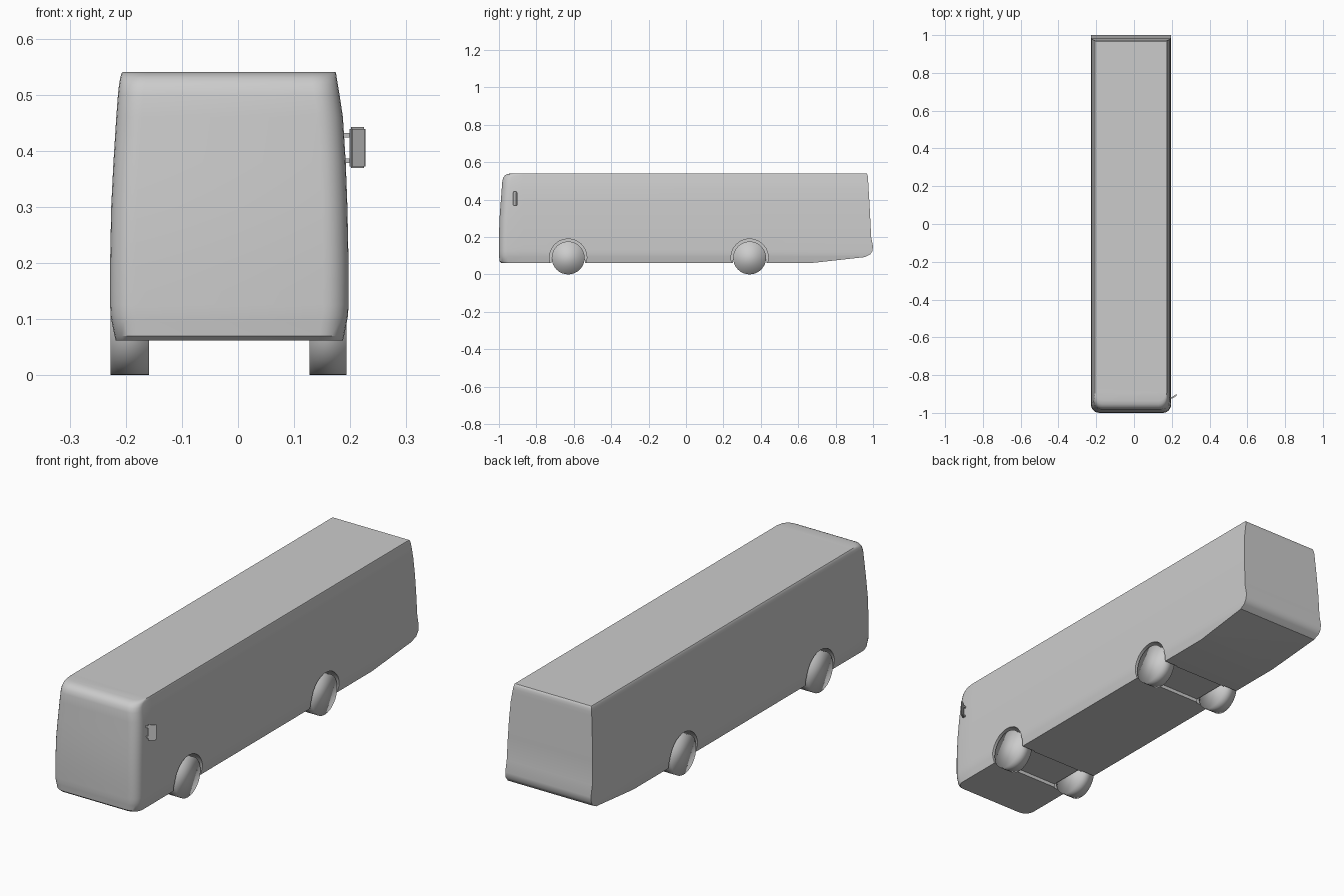
import bpy, bmesh, math
from mathutils import Vector, Matrix

if "Cube" in bpy.data.objects:
    bpy.data.objects.remove(bpy.data.objects["Cube"])

grey = bpy.data.materials.new("plain grey")
grey.use_nodes = True
grey.diffuse_color = (0.6, 0.6, 0.6, 1)
grey.node_tree.nodes["Principled BSDF"].inputs["Base Color"].default_value = (0.6, 0.6, 0.6, 1)

MID = -0.016          # centre line of the body
AXLES = (-0.63, 0.34)


def finish(name, bm, angle=None):
    bmesh.ops.recalc_face_normals(bm, faces=bm.faces)
    mesh = bpy.data.meshes.new(name)
    bm.to_mesh(mesh)
    bm.free()
    mesh.materials.append(grey)
    ob = bpy.data.objects.new(name, mesh)
    bpy.context.collection.objects.link(ob)
    if angle:
        smooth(ob, angle)
    return ob


def smooth(ob, angle):
    bpy.ops.object.select_all(action='DESELECT')
    ob.select_set(True)
    bpy.context.view_layer.objects.active = ob
    bpy.ops.object.shade_smooth_by_angle(angle=math.radians(angle))


def box(bm, lo, hi, turn=0):
    lo, hi = Vector(lo), Vector(hi)
    size = hi - lo
    mat = (Matrix.Translation((lo + hi) / 2) @ Matrix.Rotation(turn, 4, 'Z')
           @ Matrix.Diagonal((size.x, size.y, size.z, 1)))
    bmesh.ops.create_cube(bm, size=1, matrix=mat)


def drum(bm, x0, x1, y, z, radius, segments):
    mat = Matrix.Translation(((x0 + x1) / 2, y, z)) @ Matrix.Rotation(math.pi / 2, 4, 'Y')
    bmesh.ops.create_cone(bm, cap_ends=True, segments=segments, radius1=radius,
                          radius2=radius, depth=x1 - x0, matrix=mat)


def outline(z, front, back, left, right):
    """Plan of the body at one height, with rounded front corners."""
    pts = [(right, back, z), (left, back, z)]
    r = 0.045
    for cx, start in ((left + r, math.pi), (right - r, 1.5 * math.pi)):
        for i in range(7):
            a = start + i * math.pi / 12
            pts.append((cx + r * math.cos(a), front + r + r * math.sin(a), z))
    return pts


# Body shell: height, front, back, right side and left side
levels = [
    (0.062, -0.988, 0.94, -0.218, 0.187),
    (0.070, -0.997, 0.94, -0.220, 0.189),
    (0.095, -0.999, 0.96, -0.225, 0.194),
    (0.106, -1.0, 0.984, -0.227, 0.196),
    (0.125, -1.0, 0.997, -0.228, 0.197),
    (0.150, -1.0, 1.0, -0.228, 0.197),
    (0.200, -1.0, 0.990, -0.228, 0.197),
    (0.300, -0.997, 0.985, -0.226, 0.195),
    (0.380, -0.991, 0.981, -0.222, 0.192),
    (0.460, -0.985, 0.976, -0.217, 0.187),
    (0.500, -0.982, 0.974, -0.214, 0.181),
    (0.518, -0.977, 0.973, -0.212, 0.178),
    (0.530, -0.967, 0.971, -0.210, 0.176),
    (0.537, -0.954, 0.968, -0.208, 0.175),
    (0.540, -0.935, 0.965, -0.206, 0.174),
]
bm = bmesh.new()
rings = [[bm.verts.new(p) for p in outline(*lv)] for lv in levels]
for a, b in zip(rings, rings[1:]):
    for i in range(len(a)):
        j = (i + 1) % len(a)
        bm.faces.new((a[i], a[j], b[j], b[i]))
bm.faces.new(rings[0])
bm.faces.new(rings[-1])


def slice_body(point, normal, clear):
    bmesh.ops.bisect_plane(bm, geom=bm.verts[:] + bm.edges[:] + bm.faces[:],
                           plane_co=point, plane_no=normal, clear_outer=clear)


# Rising underside of the tail, then a seam behind the rounded front
slice_body((0, 0.68, 0.062), (0, 0.11, -1), True)
bmesh.ops.holes_fill(bm, edges=[e for e in bm.edges if e.is_boundary])
slice_body((0, -0.87, 0), (0, 1, 0), False)
body = finish("body", bm)


def carve(cutter):
    mod = body.modifiers.new("carve", 'BOOLEAN')
    mod.operation = 'DIFFERENCE'
    mod.solver = 'EXACT'
    mod.object = cutter
    bpy.ops.object.select_all(action='DESELECT')
    body.select_set(True)
    bpy.context.view_layer.objects.active = body
    bpy.ops.object.modifier_apply(modifier=mod.name)
    bpy.data.objects.remove(cutter)


# Wheel wells on both sides, joined by a shallow recess across the floor
for y in AXLES:
    for x0, x1 in ((-0.3, MID - 0.135), (MID + 0.135, 0.3)):
        bm = bmesh.new()
        drum(bm, x0, x1, y, 0.09, 0.1, 24)
        carve(finish("well_cutter", bm))
    bm = bmesh.new()
    box(bm, (MID - 0.137, y - 0.09, 0), (MID + 0.137, y + 0.09, 0.078))
    carve(finish("recess_cutter", bm))
smooth(body, 32)

# Wheels
for y, place in zip(AXLES, ("front", "rear")):
    for x0, x1, side in ((-0.227, -0.159, "right"), (0.127, 0.193, "left")):
        bm = bmesh.new()
        drum(bm, x0, x1, y, 0.088, 0.088, 32)
        finish(f"{place}_{side}_wheel", bm, 180)

# Door mirror with two arms
bm = bmesh.new()
box(bm, (0.196, -0.917, 0.369), (0.230, -0.909, 0.442), math.radians(36))
bmesh.ops.bevel(bm, geom=bm.edges[:], offset=0.003, segments=2, affect='EDGES')
finish("mirror_head", bm, 40)
bm = bmesh.new()
for z in (0.382, 0.428):
    box(bm, (0.182, -0.924, z - 0.004), (0.206, -0.918, z + 0.004), math.radians(15))
finish("mirror_arms", bm)
